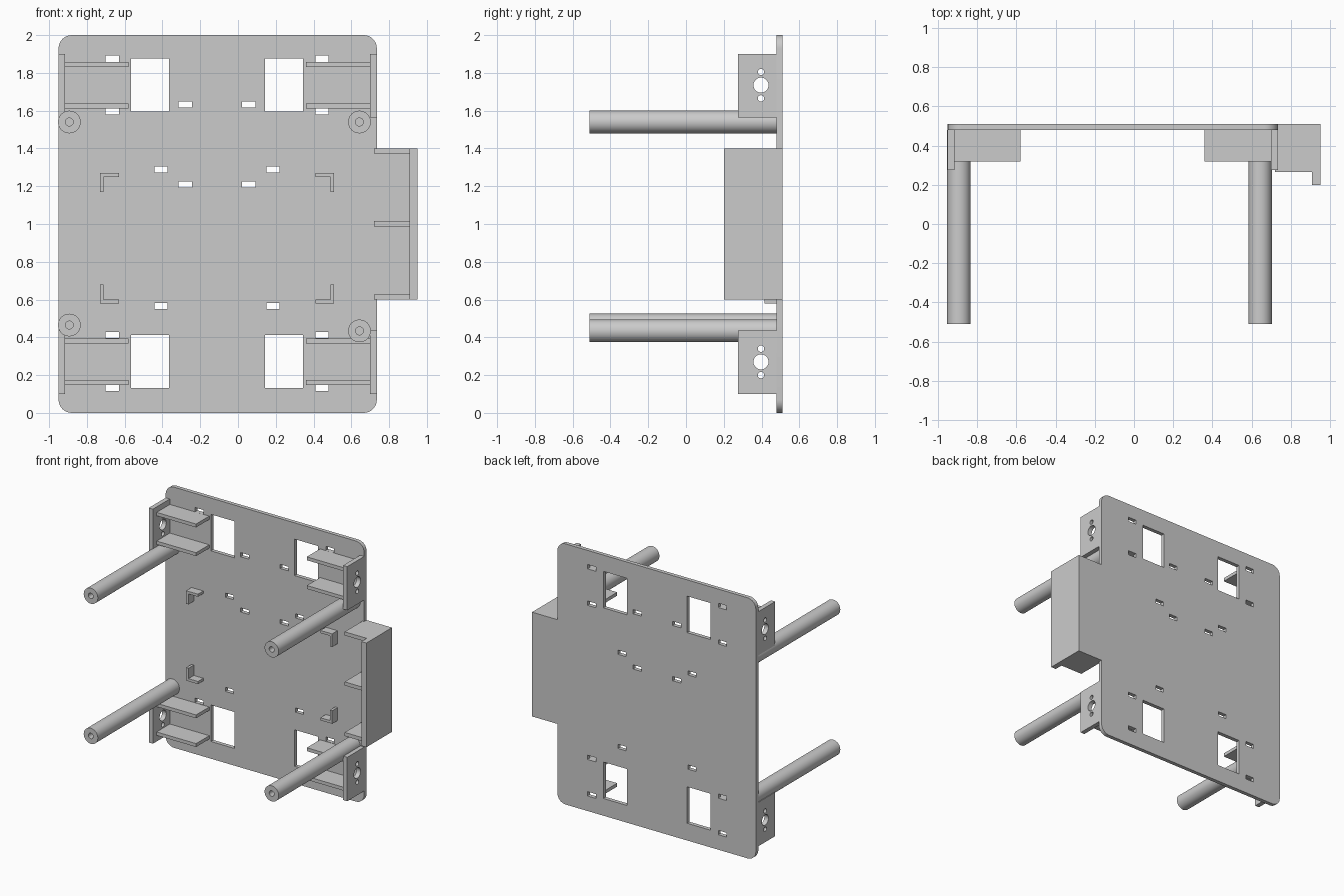
import bpy, bmesh
from math import cos, sin, pi, radians
from mathutils import Vector

if "Cube" in bpy.data.objects:
    bpy.data.objects.remove(bpy.data.objects["Cube"])

FRONT, BACK = 0.48, 0.51          # plate faces along y
XM = -0.111                       # mirror line of the plate features


def finish(name, bm, smooth=False):
    bmesh.ops.recalc_face_normals(bm, faces=bm.faces)
    me = bpy.data.meshes.new(name)
    bm.to_mesh(me)
    bm.free()
    ob = bpy.data.objects.new(name, me)
    bpy.context.collection.objects.link(ob)
    if smooth:
        activate(ob)
        bpy.ops.object.shade_smooth_by_angle(angle=radians(30))
    return ob


def activate(ob):
    bpy.ops.object.select_all(action='DESELECT')
    ob.select_set(True)
    bpy.context.view_layer.objects.active = ob


def prism(bm, points, axis, a, b):
    """Extrude a closed outline: (x,z) along y, or (y,z) along x."""
    co = (lambda p, t: (p[0], t, p[1])) if axis == 'y' else (lambda p, t: (t, p[0], p[1]))
    face = bm.faces.new([bm.verts.new(co(p, a)) for p in points])
    out = bmesh.ops.extrude_face_region(bm, geom=[face])['geom']
    shift = Vector((0, b - a, 0)) if axis == 'y' else Vector((b - a, 0, 0))
    bmesh.ops.translate(bm, vec=shift, verts=[v for v in out if isinstance(v, bmesh.types.BMVert)])


def box(bm, x0, x1, y0, y1, z0, z1):
    prism(bm, [(x0, z0), (x1, z0), (x1, z1), (x0, z1)], 'y', y0, y1)


def circle(cx, cy, r, n=32):
    return [(cx + r * cos(2 * pi * i / n), cy + r * sin(2 * pi * i / n)) for i in range(n)]


def corner(cx, cz, start, r=0.07, n=8):
    return [(cx + r * cos(start + pi / 2 * i / n), cz + r * sin(start + pi / 2 * i / n))
            for i in range(n + 1)]


def cut(ob, bm):
    cutter = finish("cutter", bm)
    cutter.hide_render = True
    mod = ob.modifiers.new("holes", 'BOOLEAN')
    mod.operation, mod.solver, mod.object = 'DIFFERENCE', 'EXACT', cutter
    activate(ob)
    bpy.ops.object.modifier_apply(modifier=mod.name)
    bpy.data.objects.remove(cutter)


# Base plate: rounded corners with a side tab
L, R, TAB = -0.95, 0.735, 0.95
outline = (corner(L + .07, .07, pi) + corner(R - .07, .07, 1.5 * pi)
           + [(R, 0.6), (TAB, 0.6), (TAB, 1.4), (R, 1.4)]
           + corner(R - .07, 1.93, 0) + corner(L + .07, 1.93, pi / 2))
bm = bmesh.new()
prism(bm, outline, 'y', FRONT, BACK)
plate = finish("base_plate", bm, True)

# Windows and tie slots through the plate
bm = bmesh.new()
holes = []
for zc in (0.272, 1.735):
    holes.append((0.355, zc, 0.2, 0.28))
    holes += [(0.555, zc + s * 0.14, 0.07, 0.033) for s in (-1, 1)]
holes += [(0.168, 1.633, 0.07, 0.032), (0.168, 1.209, 0.07, 0.032),
          (0.297, 1.288, 0.07, 0.032), (0.297, 0.565, 0.07, 0.032)]
for dx, z, w, h in holes:
    for s in (-1, 1):
        x = XM + s * dx
        box(bm, x - w / 2, x + w / 2, 0.4, 0.6, z - h / 2, z + h / 2)
cut(plate, bm)

# Motor mounts: drilled side plate and two shelves at each corner
for row, z0, z1, zc in (("lower", 0.10, 0.437, 0.27), ("upper", 1.565, 1.90, 1.735)):
    for side, x0, x1, s0, s1 in (("left", -0.95, -0.915, -0.915, -0.58),
                                 ("right", 0.70, 0.735, 0.36, 0.70)):
        bm = bmesh.new()
        box(bm, x0, x1, 0.275, FRONT, z0, z1)
        mount = finish(f"{row}_{side}_motor_plate", bm)
        bm = bmesh.new()
        for dz, r in ((0, 0.04), (0.07, 0.017), (-0.07, 0.017)):
            prism(bm, circle(0.397, zc + dz, r), 'x', x0 - 0.1, x1 + 0.1)
        cut(mount, bm)
        activate(mount)
        bpy.ops.object.shade_smooth_by_angle(angle=radians(30))
        bm = bmesh.new()
        for s in (-1, 1):
            z = zc + s * 0.11
            box(bm, s0, s1, 0.32, FRONT, z - 0.013, z + 0.013)
        finish(f"{row}_{side}_motor_shelves", bm)

# Corner stops that hold a board
bm = bmesh.new()
for sx in (-1, 1):
    for sz in (-1, 1):
        pts = [(.62, .345), (.62, .245), (.60, .245), (.60, .325), (.52, .325), (.52, .345)]
        prism(bm, [(XM + sx * a, 0.925 + sz * b) for a, b in pts], 'y', 0.415, FRONT)
finish("board_corner_stops", bm)

# Side holder: outer wall with three ribs
bm = bmesh.new()
box(bm, 0.907, TAB, 0.20, FRONT, 0.6, 1.4)
finish("holder_wall", bm)
bm = bmesh.new()
for z in (0.6, 0.988, 1.372):
    box(bm, 0.72, 0.907, 0.265, FRONT, z, z + 0.028)
finish("holder_ribs", bm)

# Hollow standoff posts
for name, x, z in (("upper_left", -0.893, 1.54), ("upper_right", 0.643, 1.54),
                   ("lower_left", -0.893, 0.465), ("lower_right", 0.643, 0.434)):
    bm = bmesh.new()
    rings = [[bm.verts.new((px, y, pz)) for px, pz in circle(x, z, r)]
             for r, y in ((0.06, FRONT), (0.06, -0.51), (0.021, -0.51), (0.021, FRONT))]
    for k in range(4):
        a, b = rings[k], rings[(k + 1) % 4]
        for i in range(32):
            j = (i + 1) % 32
            bm.faces.new((a[i], a[j], b[j], b[i]))
    finish(name + "_standoff", bm, True)
